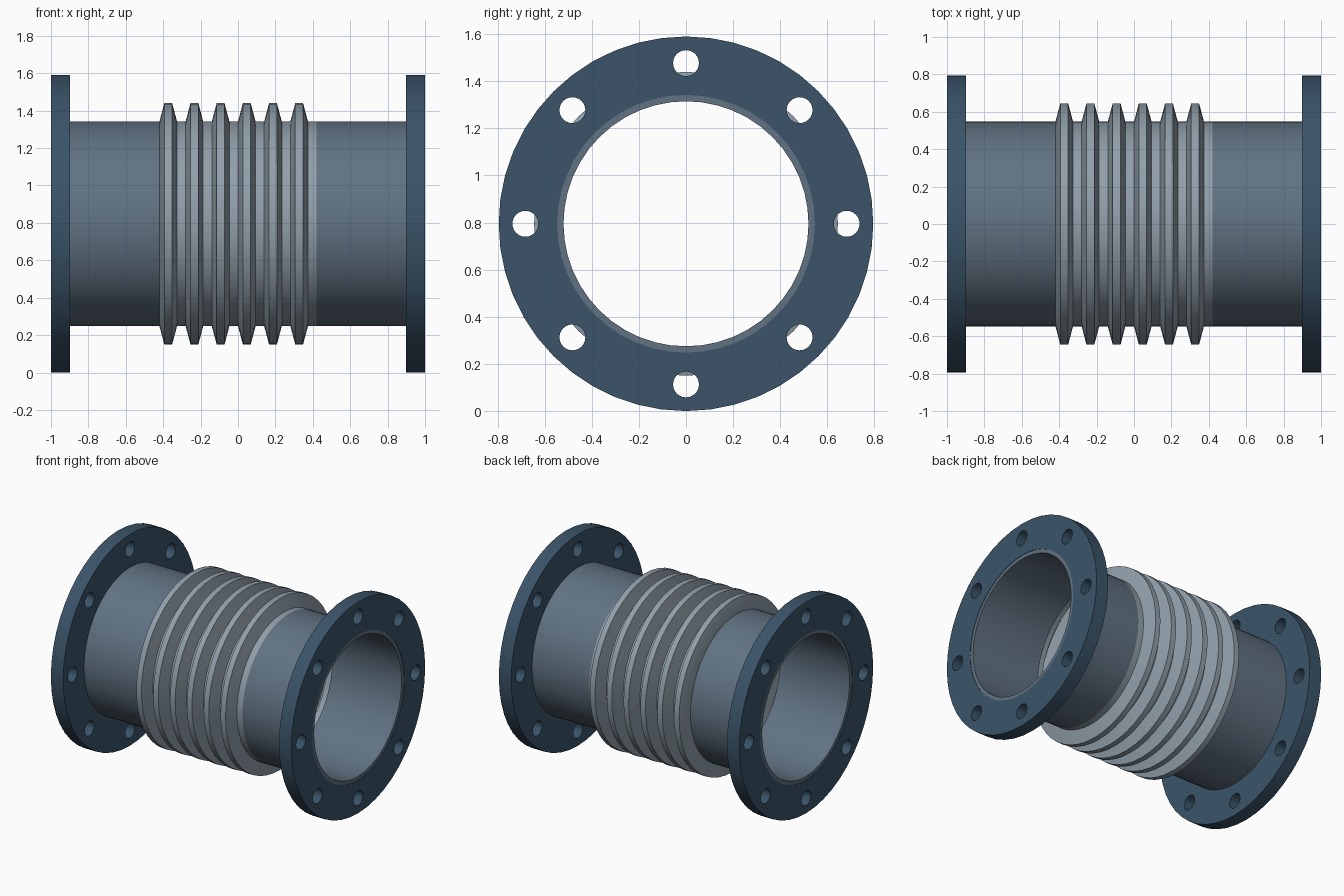
import bpy, bmesh
from math import sin, cos, pi, radians

if "Cube" in bpy.data.objects:
    bpy.data.objects.remove(bpy.data.objects["Cube"])

CZ = 0.795          # height of the shared axis
SEG = 48


def material(name, rgb):
    m = bpy.data.materials.new(name)
    m.diffuse_color = (*rgb, 1)
    m.use_nodes = True
    m.node_tree.nodes["Principled BSDF"].inputs["Base Color"].default_value = m.diffuse_color
    return m


def finish(name, mesh, mat):
    mesh.materials.clear()
    mesh.materials.append(mat)
    ob = bpy.data.objects.new(name, mesh)
    bpy.context.collection.objects.link(ob)
    bpy.ops.object.select_all(action='DESELECT')
    bpy.context.view_layer.objects.active = ob
    ob.select_set(True)
    bpy.ops.object.shade_smooth_by_angle(angle=radians(25))
    return ob


def lathe(name, profile, mat):
    """Revolve a closed (x, radius) profile about the x axis."""
    bm = bmesh.new()
    rings = [[bm.verts.new((x, r * sin(2 * pi * i / SEG), CZ + r * cos(2 * pi * i / SEG)))
              for i in range(SEG)] for x, r in profile]
    for a, b in zip(rings, rings[1:] + rings[:1]):
        for i in range(SEG):
            j = (i + 1) % SEG
            bm.faces.new((a[i], a[j], b[j], b[i]))
    bmesh.ops.recalc_face_normals(bm, faces=bm.faces)
    mesh = bpy.data.meshes.new(name)
    bm.to_mesh(mesh)
    bm.free()
    return finish(name, mesh, mat)


def add_circle(curve, cx, cy, r, n):
    s = curve.splines.new('POLY')
    s.points.add(n - 1)
    for i, p in enumerate(s.points):
        a = 2 * pi * i / n
        p.co = (cx + r * cos(a), cy + r * sin(a), 0, 1)
    s.use_cyclic_u = True


def flange(name, x, mat):
    """Filled 2D curve: rim, bore and eight bolt holes, extruded to a plate."""
    curve = bpy.data.curves.new(name, 'CURVE')
    curve.dimensions = '2D'
    curve.fill_mode = 'BOTH'
    curve.extrude = 0.051
    add_circle(curve, 0, 0, 0.795, SEG)
    add_circle(curve, 0, 0, 0.547, SEG)
    for k in range(8):
        a = k * pi / 4
        add_circle(curve, 0.682 * cos(a), 0.682 * sin(a), 0.055, 24)
    tmp = bpy.data.objects.new("outline", curve)
    bpy.context.collection.objects.link(tmp)
    bpy.context.view_layer.update()
    mesh = bpy.data.meshes.new_from_object(
        tmp.evaluated_get(bpy.context.evaluated_depsgraph_get()))
    bpy.data.objects.remove(tmp)
    bm = bmesh.new()
    bm.from_mesh(mesh)
    bmesh.ops.remove_doubles(bm, verts=bm.verts, dist=1e-4)
    for v in bm.verts:
        px, py, pz = v.co
        v.co = (x + pz, px, CZ + py)
    bmesh.ops.recalc_face_normals(bm, faces=bm.faces)
    bm.to_mesh(mesh)
    bm.free()
    return finish(name, mesh, mat)


flange_mat = material("flange_blue", (0.043, 0.088, 0.14))
pipe_mat = material("pipe_steel", (0.12, 0.17, 0.225))
bellows_mat = material("bellows_steel", (0.285, 0.35, 0.405))

# End flanges and pipe stubs
for side, s in (("left", -1), ("right", 1)):
    flange(side + "_flange", s * 0.949, flange_mat)
    lathe(side + "_pipe", [(s * 0.42, 0.52), (s * 0.42, 0.547),
                           (s * 0.997, 0.547), (s * 0.997, 0.52)], pipe_mat)

# Corrugated bellows: six trapezoid ridges, thin wall
outer = []
for k in range(6):
    x = -0.42 + 0.14 * k
    outer += [(x, 0.547), (x + 0.026, 0.645), (x + 0.068, 0.645), (x + 0.094, 0.547)]
outer.append((0.42, 0.547))
inner = [(x, r - 0.015) for x, r in reversed(outer)]
lathe("bellows", outer + inner, bellows_mat)
